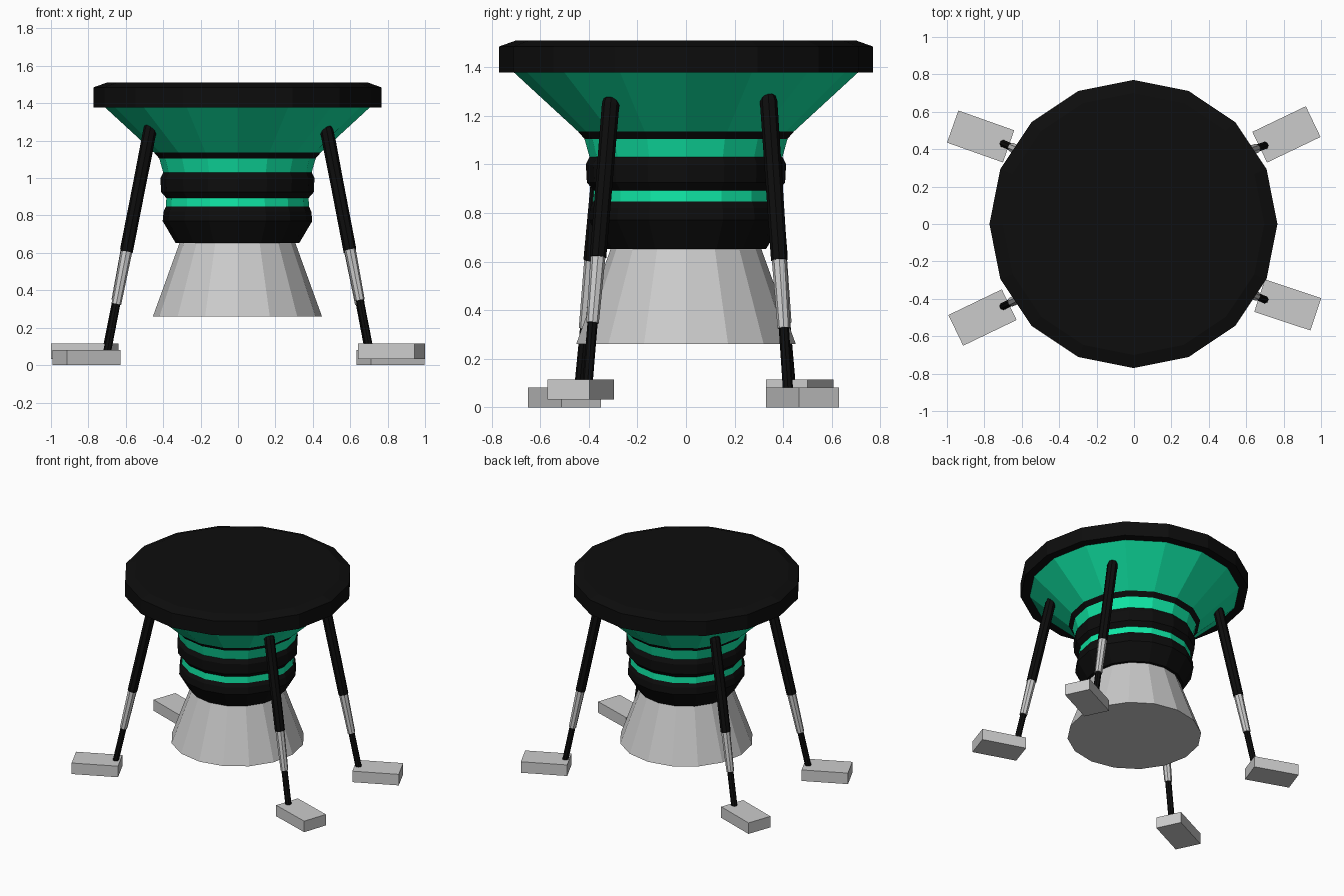
import bpy, bmesh
from math import cos, sin, pi, radians
from mathutils import Vector

if "Cube" in bpy.data.objects:
    bpy.data.objects.remove(bpy.data.objects["Cube"])


def material(name, rgb):
    m = bpy.data.materials.new(name)
    m.diffuse_color = (*rgb, 1)
    m.use_nodes = True
    m.node_tree.nodes["Principled BSDF"].inputs["Base Color"].default_value = m.diffuse_color
    return m


BLACK = material("black", (0.004, 0.004, 0.004))
GREEN = material("green", (0.005, 0.8, 0.38))


def finish(name, bm, mat=None):
    bmesh.ops.recalc_face_normals(bm, faces=bm.faces)
    me = bpy.data.meshes.new(name)
    bm.to_mesh(me)
    bm.free()
    ob = bpy.data.objects.new(name, me)
    bpy.context.collection.objects.link(ob)
    if mat:
        me.materials.append(mat)
    return ob


def sweep(name, rings, sides, mat=None, cap_start=True, cap_end=True):
    """Skin circles given as (centre, radius, axis)."""
    bm = bmesh.new()
    loops = []
    for centre, r, axis in rings:
        q = Vector((0, 0, 1)).rotation_difference(axis)
        loops.append([bm.verts.new(centre + q @ Vector((r * cos(2 * pi * i / sides),
                                                        r * sin(2 * pi * i / sides), 0)))
                      for i in range(sides)])
    for a, b in zip(loops, loops[1:]):
        for i in range(sides):
            j = (i + 1) % sides
            bm.faces.new((a[i], a[j], b[j], b[i]))
    if cap_start:
        bm.faces.new(loops[0][::-1])
    if cap_end:
        bm.faces.new(loops[-1])
    return finish(name, bm, mat)


def lathe(name, profile, mat=None, bottom=False, top=False):
    up = Vector((0, 0, 1))
    return sweep(name, [(Vector((-0.003, 0, z)), r, up) for r, z in profile], 16, mat, bottom, top)


# Body, stacked from the nozzle up to the rim
lathe("nozzle", [(0.452, 0.26), (0.31, 0.652)], bottom=True)
lathe("lower_collar", [(0.31, 0.652), (0.33, 0.652), (0.4, 0.77), (0.395, 0.82), (0.383, 0.847)], BLACK)
lathe("lower_green_band", [(0.383, 0.847), (0.38, 0.893)], GREEN)
lathe("upper_collar", [(0.38, 0.893), (0.408, 0.925), (0.412, 1.0), (0.397, 1.03)], BLACK)
lathe("upper_green_band", [(0.397, 1.03), (0.418, 1.105)], GREEN)
lathe("trim_ring", [(0.418, 1.105), (0.445, 1.136)], BLACK)
lathe("flared_hull", [(0.445, 1.136), (0.708, 1.378)], GREEN)
lathe("top_rim", [(0.708, 1.378), (0.77, 1.378), (0.77, 1.485), (0.7, 1.51)], BLACK, top=True)

# Legs: name, top of strut, foot of strut, pad centre, pad angle, pad height
legs = [
    ("front_left", (-0.47, -0.325, 1.26), (-0.7, -0.44, 0.07), (-0.81, -0.5), 25.7, 0.0),
    ("front_right", (0.475, -0.31, 1.25), (0.7, -0.405, 0.1), (0.822, -0.433), -18.4, 0.033),
    ("back_right", (0.475, 0.34, 1.26), (0.7, 0.42, 0.07), (0.815, 0.479), 25.6, 0.0),
    ("back_left", (-0.47, 0.33, 1.25), (-0.7, 0.43, 0.1), (-0.82, 0.468), -19.5, 0.033),
]
for name, top, foot, pad, angle, z in legs:
    top, foot = Vector(top), Vector(foot)
    axis = (top - foot).normalized()

    def at(t, r):
        return (top.lerp(foot, t), r, axis)

    # Telescoping strut with a rounded top
    sweep(name + "_upper_strut", [at(0.55, 0.034), at(0, 0.036), at(-0.017, 0.03), at(-0.026, 0.016)], 8, BLACK)
    sweep(name + "_sleeve", [at(0.785, 0.026), at(0.53, 0.031)], 8)
    sweep(name + "_rod", [at(1.0, 0.021), at(0.765, 0.021)], 8, BLACK)

    # Foot pad
    bm = bmesh.new()
    bmesh.ops.create_cube(bm, size=1)
    bmesh.ops.scale(bm, vec=(0.317, 0.182, 0.082), verts=bm.verts)
    ob = finish(name + "_foot_pad", bm)
    ob.location = (pad[0], pad[1], z + 0.041)
    ob.rotation_euler.z = radians(angle)
